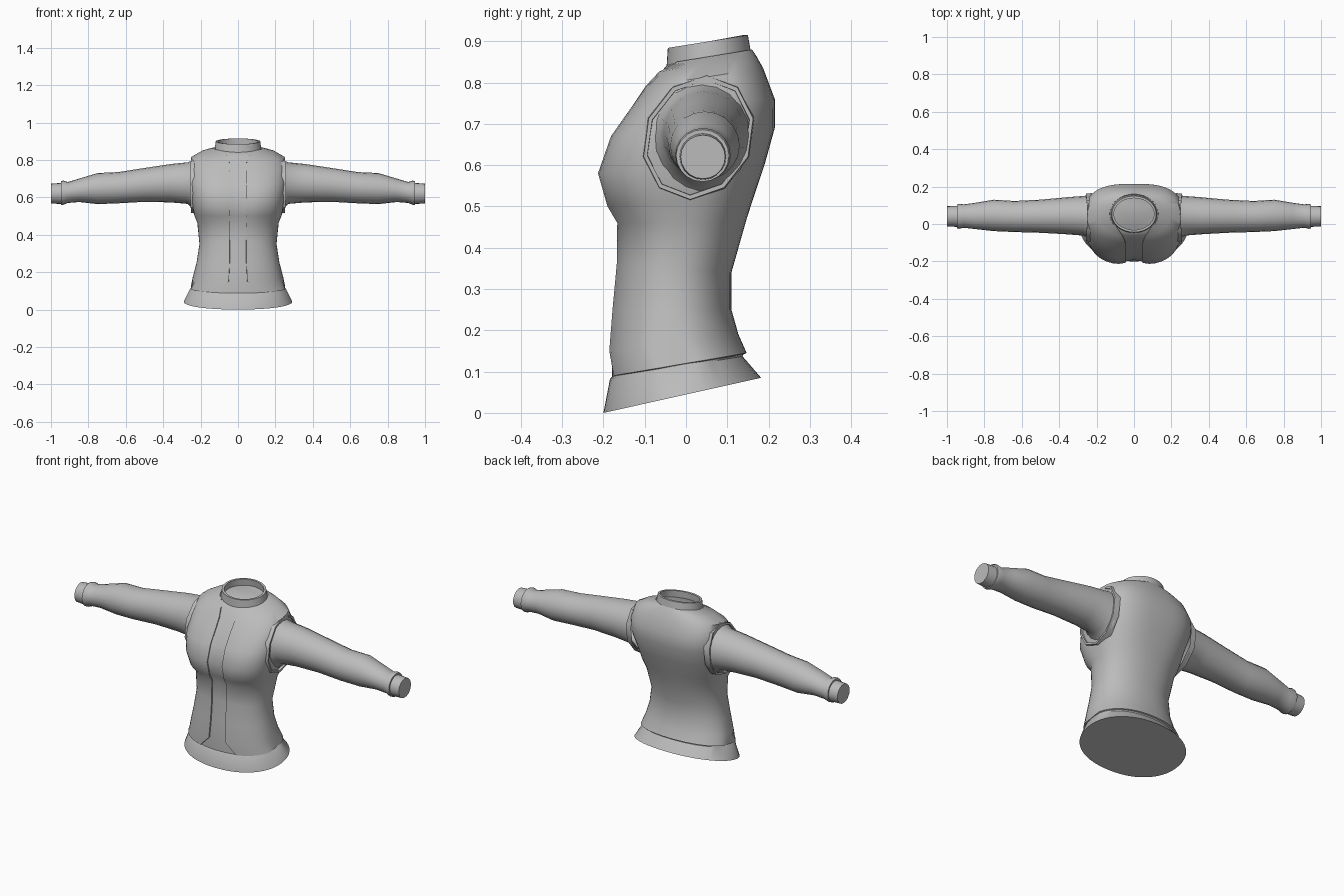
import bpy
import bmesh
from math import sin, cos, asin, pi, exp, copysign

if "Cube" in bpy.data.objects:
    bpy.data.objects.remove(bpy.data.objects["Cube"], do_unlink=True)

grey = bpy.data.materials.new("cloth grey")
grey.use_nodes = True
grey.diffuse_color = (0.5, 0.5, 0.5, 1)
grey.node_tree.nodes["Principled BSDF"].inputs["Base Color"].default_value = (0.5, 0.5, 0.5, 1)


def spow(v, p):
    return copysign(abs(v) ** p, v)


def loft(name, rings, closed=True, cap_start=False, cap_end=False,
         thickness=0, mirror=False, angle=38):
    """Skin a list of equal-length point rings into one object."""
    bm = bmesh.new()
    rows = [[bm.verts.new(p) for p in ring] for ring in rings]
    count = len(rows[0])
    for low, high in zip(rows, rows[1:]):
        for j in range(count if closed else count - 1):
            k = (j + 1) % count
            bm.faces.new((low[j], low[k], high[k], high[j]))
    if cap_start:
        bm.faces.new(rows[0][::-1])
    if cap_end:
        bm.faces.new(rows[-1])
    mesh = bpy.data.meshes.new(name)
    bm.to_mesh(mesh)
    bm.free()
    mesh.materials.append(grey)
    obj = bpy.data.objects.new(name, mesh)
    bpy.context.collection.objects.link(obj)
    bpy.ops.object.select_all(action="DESELECT")
    obj.select_set(True)
    bpy.context.view_layer.objects.active = obj
    if thickness:
        mod = obj.modifiers.new("thickness", "SOLIDIFY")
        mod.thickness = thickness
        mod.offset = -1
        bpy.ops.object.modifier_apply(modifier=mod.name)
    if mirror:
        mod = obj.modifiers.new("mirror", "MIRROR")
        mod.use_mirror_merge = False
        bpy.ops.object.modifier_apply(modifier=mod.name)
    bpy.ops.object.shade_smooth_by_angle(angle=angle * pi / 180)
    return obj


def body_ring(row, inset=0.0, limit=0.252, split=False, count=48):
    """Tilted rounded section; split leaves a gap at the front."""
    zf, zb, hw, yf, yb, power, dent, gap = row
    hw, yf, yb = hw - inset, yf + inset, yb - inset
    mid, half = (yf + yb) / 2, (yb - yf) / 2
    start = asin((gap / hw) ** (power / 2)) if split else 0
    steps = count if split else count - 1
    span = 2 * pi - 2 * start
    ring = []
    for i in range(steps + 1):
        t = start + span * i / count
        x = hw * spow(sin(t), 2 / power)
        y = mid - half * spow(cos(t), 2 / power)
        z = zf + (zb - zf) * (y - yf) / (yb - yf)
        if cos(t) > 0:
            y += dent * exp(-(x / 0.06) ** 2)
        ring.append((max(-limit, min(limit, x)), y, z))
    return ring


# Torso sections: front z, back z, half width, front y, back y, roundness, cleft, gap
torso = [
    (0.088, 0.145, 0.262, -0.187, 0.147, 2.2, 0, 0.11),
    (0.15, 0.19, 0.243, -0.188, 0.127, 2.2, 0, 0.05),
    (0.25, 0.25, 0.222, -0.18, 0.11, 2.2, 0, 0.045),
    (0.36, 0.34, 0.206, -0.17, 0.11, 2.2, 0, 0.045),
    (0.46, 0.47, 0.218, -0.17, 0.147, 2.3, 0.003, 0.045),
    (0.50, 0.52, 0.236, -0.197, 0.163, 2.5, 0.012, 0.045),
    (0.58, 0.60, 0.25, -0.22, 0.19, 2.7, 0.02, 0.045),
    (0.67, 0.69, 0.264, -0.186, 0.215, 2.9, 0.012, 0.045),
    (0.74, 0.76, 0.263, -0.135, 0.215, 2.8, 0.004, 0.045),
    (0.79, 0.835, 0.25, -0.10, 0.187, 2.4, 0, 0.047),
    (0.825, 0.865, 0.195, -0.07, 0.17, 2.2, 0, 0.06),
    (0.846, 0.88, 0.13, -0.05, 0.16, 2, 0, 0.09),
]
hem = [
    (0, 0.085, 0.29, -0.20, 0.182, 2.15, 0, 0),
    (0.083, 0.137, 0.256, -0.184, 0.137, 2.2, 0, 0),
]

# Inner layer: flared hem and front panel
loft("inner_body",
     [body_ring(r, limit=0.3) for r in hem] +
     [body_ring(r, inset=0.008, limit=0.244) for r in torso],
     cap_start=True, cap_end=True)

# Outer layer, open down the front
loft("outer_jacket", [body_ring(r, split=True) for r in torso],
     closed=False, thickness=0.007)

# Collar: outer wall, rim, inner wall and floor
neck_low = (0.84, 0.875, 0.125, -0.047, 0.157, 2, 0, 0)
neck_high = (0.884, 0.915, 0.119, -0.044, 0.15, 2, 0, 0)
loft("collar", [body_ring(neck_low), body_ring(neck_high),
                body_ring(neck_high, inset=0.012),
                body_ring(neck_low, inset=0.014)], cap_end=True)


def sleeve_ring(x, y0, y1, z0, z1, count=20):
    return [(x, (y0 + y1) / 2 + (y1 - y0) / 2 * cos(2 * pi * i / count),
             (z0 + z1) / 2 + (z1 - z0) / 2 * sin(2 * pi * i / count))
            for i in range(count)]


# Sleeves: x, then the y and z extents of each section
sleeve = [
    (0.235, -0.085, 0.155, 0.535, 0.80),
    (0.27, -0.062, 0.15, 0.565, 0.787),
    (0.36, -0.055, 0.143, 0.573, 0.778),
    (0.50, -0.047, 0.13, 0.576, 0.757),
    (0.64, -0.043, 0.123, 0.568, 0.735),
    (0.75, -0.038, 0.13, 0.564, 0.73),
    (0.85, -0.027, 0.113, 0.575, 0.70),
    (0.91, -0.02, 0.105, 0.57, 0.682),
    (0.935, -0.026, 0.108, 0.56, 0.69),
    (0.947, -0.024, 0.104, 0.56, 0.686),
]
loft("sleeves", [sleeve_ring(*s) for s in sleeve], cap_end=True, mirror=True)
loft("cuffs", [sleeve_ring(0.93, -0.016, 0.098, 0.564, 0.678),
               sleeve_ring(1.0, -0.013, 0.095, 0.567, 0.673)],
     cap_end=True, mirror=True)


def armhole_ring(x, scale, count=10):
    """Ten-sided opening, leaning back toward its top."""
    ring = []
    for i in range(count):
        a = 2 * pi * (i + 0.5) / count
        up = sin(a)
        ring.append((x - 0.008 * up * up, 0.03 + 0.02 * up + 0.133 * scale * cos(a),
                     0.667 + 0.15 * scale * up))
    return ring


# Raised edge around each armhole
loft("armhole_rims", [armhole_ring(0.225, 1.02), armhole_ring(0.258, 1),
                      armhole_ring(0.258, 0.93), armhole_ring(0.235, 0.92)],
     mirror=True)
